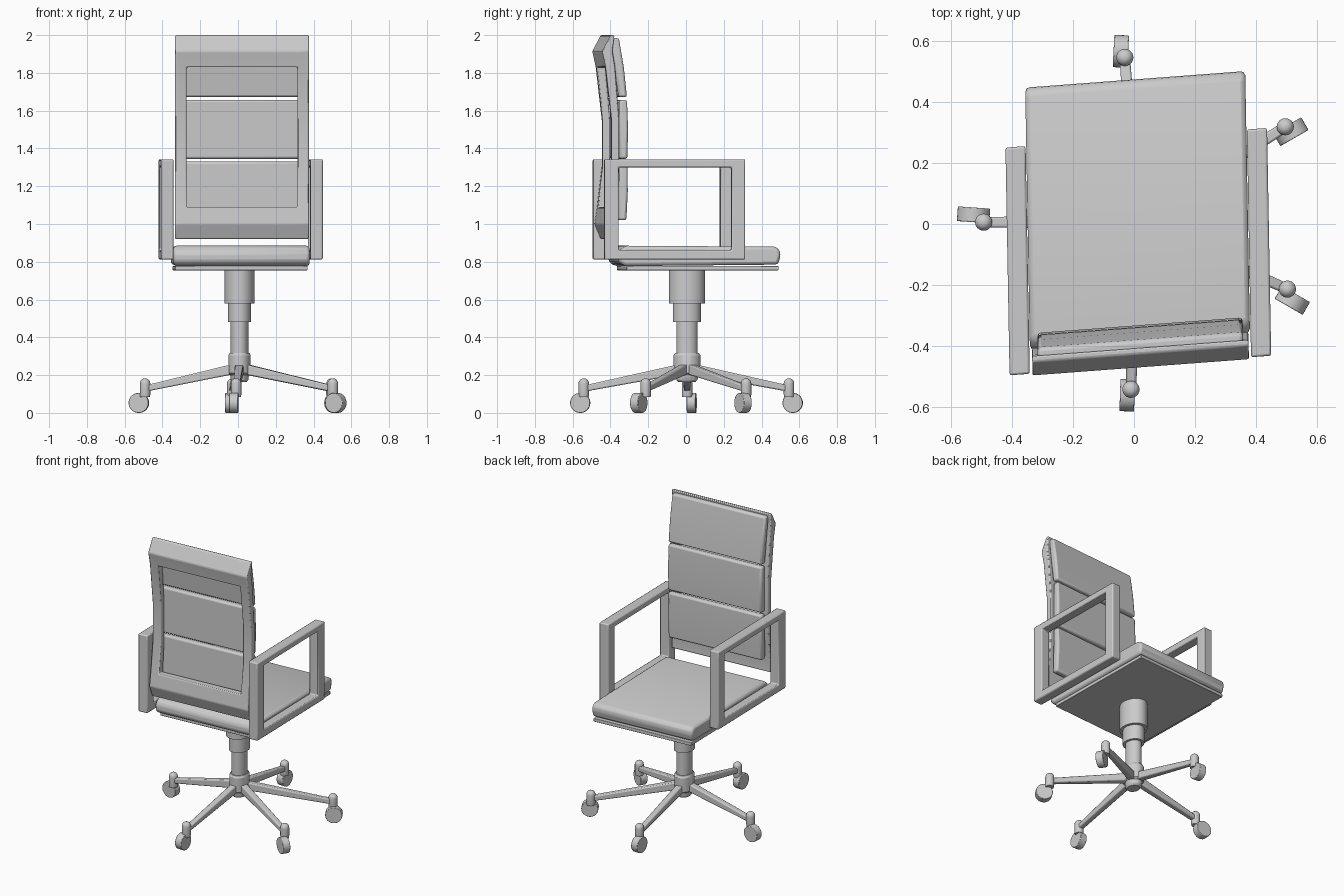
import bpy, bmesh, math
from mathutils import Matrix, Vector

if "Cube" in bpy.data.objects:
    bpy.data.objects.remove(bpy.data.objects["Cube"])

# The upper chair is swivelled slightly: a mild skew in plan
SKEW = Matrix(((1, -0.018, 0, 0.0125), (0.075, 1, 0, 0), (0, 0, 1, 0), (0, 0, 0, 1)))
HUB = Vector((0.008, 0.005, 0))


def finish(name, bm, matrix=None, bevel=0, segments=2):
    if matrix:
        bm.transform(matrix)
    bmesh.ops.recalc_face_normals(bm, faces=bm.faces)
    me = bpy.data.meshes.new(name)
    bm.to_mesh(me)
    bm.free()
    ob = bpy.data.objects.new(name, me)
    bpy.context.collection.objects.link(ob)
    if bevel:
        m = ob.modifiers.new("bevel", 'BEVEL')
        m.width, m.segments = bevel, segments
    return ob


def prism(name, profile, x0, x1, bevel):
    """Extrude a (y, z) outline along x."""
    bm = bmesh.new()
    face = bm.faces.new([bm.verts.new((x0, y, z)) for y, z in profile])
    ext = bmesh.ops.extrude_face_region(bm, geom=[face])
    for v in ext['geom']:
        if isinstance(v, bmesh.types.BMVert):
            v.co.x = x1
    finish(name, bm, SKEW, bevel)


def frame(name, us, vs, hole, place, bevel):
    """Grid plate with an open window; place(u, v, side) gives positions."""
    bm = bmesh.new()
    grid = [[[bm.verts.new(place(u, v, s)) for v in vs] for u in us] for s in (0, 1)]
    solid = {(i, j) for i in range(len(us) - 1) for j in range(len(vs) - 1) if not hole(i, j)}
    for i, j in solid:
        corners = [(i, j), (i + 1, j), (i + 1, j + 1), (i, j + 1)]
        for g in grid:
            bm.faces.new([g[a][b] for a, b in corners])
        neighbours = [(i, j - 1), (i + 1, j), (i, j + 1), (i - 1, j)]
        for k, n in enumerate(neighbours):
            if n not in solid:
                (a, b), (c, d) = corners[k], corners[(k + 1) % 4]
                bm.faces.new([grid[0][a][b], grid[0][c][d], grid[1][c][d], grid[1][a][b]])
    finish(name, bm, SKEW, bevel)


def lathe(name, profile, centre, sx=1, sy=1, n=32):
    """Revolve (radius, z) rings around z."""
    bm = bmesh.new()
    rings = [[bm.verts.new((r * math.cos(2 * math.pi * k / n), r * math.sin(2 * math.pi * k / n), z))
              for k in range(n)] for r, z in profile]
    for a, b in zip(rings, rings[1:]):
        for k in range(n):
            bm.faces.new([a[k], a[(k + 1) % n], b[(k + 1) % n], b[k]])
    bm.faces.new(rings[0])
    bm.faces.new(rings[-1])
    finish(name, bm, Matrix.Translation(centre) @ Matrix.Diagonal((sx, sy, 1, 1)))


# Seat cushion and the plate under it
prism("seat", [(0.44, 0.88), (0.465, 0.87), (0.476, 0.84), (0.462, 0.785), (-0.35, 0.777),
               (-0.385, 0.80), (-0.385, 0.85), (-0.35, 0.885)], -0.36, 0.36, 0.018)
prism("seat_plate", [(0.465, 0.755), (0.465, 0.778), (-0.34, 0.778), (-0.34, 0.755)],
      -0.35, 0.35, 0.003)

# Back shell with a window: z -> (rear y, front y)
shell = {0.92: (-0.425, -0.405), 1.0: (-0.458, -0.408), 1.09: (-0.445, -0.395),
         1.3: (-0.42, -0.38), 1.55: (-0.42, -0.38), 1.83: (-0.452, -0.402),
         1.915: (-0.47, -0.416), 2.0: (-0.425, -0.405)}
frame("back_shell", [-0.353, -0.292, 0.295, 0.355], list(shell),
      lambda i, j: i == 1 and 2 <= j <= 4,
      lambda u, v, s: (u, shell[v][s], v), 0.006)

# Three back cushions: (z, front y) at bottom and top
for name, (z0, y0), (z1, y1) in (("lower", (1.02, -0.34), (1.33, -0.335)),
                                 ("middle", (1.345, -0.335), (1.657, -0.337)),
                                 ("upper", (1.672, -0.337), (1.985, -0.38))):
    prism(name + "_back_cushion", [(y0, z0), ((y0 + y1) / 2 + 0.005, (z0 + z1) / 2), (y1, z1),
                                   (y1 - 0.042, z1), (y0 - 0.045, z0)], -0.335, 0.337, 0.012)

# Armrest loops
for side, name in ((-1, "left"), (1, "right")):
    frame(name + "_armrest", [-0.463, -0.388, 0.21, 0.282], [0.812, 0.862, 1.30, 1.342],
          lambda i, j: i == 1 and j == 1,
          lambda u, v, s: (side * (0.362 + 0.066 * s), u, v), 0.007)

# Stepped column and hub, slightly oval in plan
lathe("column", [(0.056, 0.30), (0.056, 0.48), (0.074, 0.48), (0.074, 0.58),
                 (0.095, 0.58), (0.095, 0.76)], HUB, 0.83)
lathe("hub", [(0.045, 0.163), (0.056, 0.175), (0.06, 0.20), (0.071, 0.21), (0.071, 0.305),
              (0.062, 0.318), (0.05, 0.318)], HUB, 0.83)

# Star base: pivot x, y; wheel centre x, y; wheel heading in degrees
casters = [(-0.492, 0.006, -0.525, 0.03, 176), (-0.03, 0.545, -0.043, 0.565, 87),
           (0.495, 0.318, 0.513, 0.302, 30), (0.502, -0.213, 0.518, -0.25, -30),
           (-0.01, -0.541, -0.022, -0.56, -92)]
for n, (px, py, wx, wy, deg) in enumerate(casters, 1):
    # Tapered leg
    tip = Vector((px, py, 0))
    out = (tip - HUB).normalized()
    across = Vector((-out.y, out.x, 0))
    bm = bmesh.new()
    ends = []
    for p, lo, hi, w in ((HUB + out * 0.03, 0.205, 0.26, 0.023), (tip, 0.112, 0.145, 0.017)):
        ends.append([bm.verts.new(p + across * a * w + Vector((0, 0, z)))
                     for a, z in ((-1, lo), (1, lo), (1, hi), (-1, hi))])
    for k in range(4):
        m = (k + 1) % 4
        bm.faces.new([ends[0][k], ends[0][m], ends[1][m], ends[1][k]])
    bm.faces.new(ends[0])
    bm.faces.new(ends[1])
    finish(f"leg_{n}", bm, bevel=0.007)
    # Domed caster pin
    dome = [(0.028 * math.cos(t * math.pi / 12), 0.155 + 0.028 * math.sin(t * math.pi / 12))
            for t in range(6)]
    lathe(f"caster_pin_{n}", [(0.026, 0.085)] + [(0.028, 0.10)] + dome, tip, n=24)
    # Wheel
    bm = bmesh.new()
    bmesh.ops.create_cone(bm, cap_ends=True, segments=32, radius1=0.053, radius2=0.053, depth=0.048)
    finish(f"wheel_{n}", bm, Matrix.Translation((wx, wy, 0.053))
           @ Matrix.Rotation(math.radians(deg), 4, 'Z') @ Matrix.Rotation(math.pi / 2, 4, 'X'), 0.003)

# Smooth round surfaces, keep edges crisp
for ob in bpy.context.collection.objects:
    ob.select_set(True)
    bpy.context.view_layer.objects.active = ob
bpy.ops.object.shade_smooth_by_angle(angle=math.radians(30))
